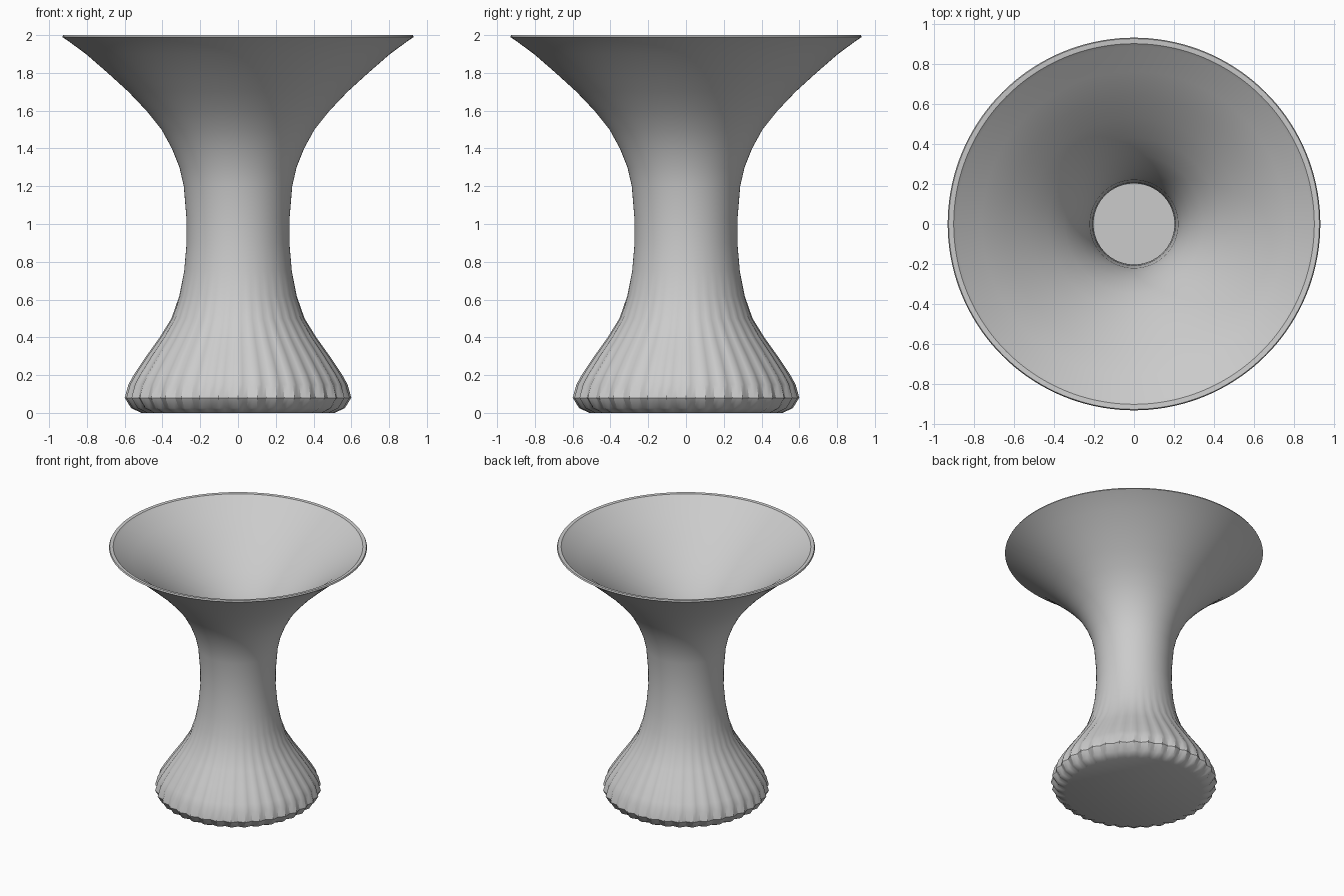
import bpy, bmesh, math

cube = bpy.data.objects.get("Cube")
if cube:
    bpy.data.objects.remove(cube, do_unlink=True)

LOBES, SEGMENTS = 36, 144

grey = bpy.data.materials.new("plain grey")
grey.use_nodes = True
colour = (0.6, 0.6, 0.6, 1)
grey.diffuse_color = colour
grey.node_tree.nodes["Principled BSDF"].inputs["Base Color"].default_value = colour

# Outside wall (radius, height), from the foot up to the rim
outer = [(0.50, 0.0), (0.555, 0.025), (0.59, 0.08), (0.572, 0.15), (0.545, 0.2),
         (0.48, 0.3), (0.41, 0.4), (0.35, 0.5), (0.31, 0.62), (0.285, 0.75),
         (0.272, 0.9), (0.273, 1.03), (0.287, 1.2), (0.31, 1.3), (0.35, 1.4),
         (0.405, 1.5), (0.485, 1.6), (0.58, 1.7), (0.69, 1.8), (0.805, 1.9),
         (0.90, 1.97), (0.93, 1.99)]
# Rim and hollow inside, down to the floor
inner = [(0.925, 2.0), (0.90, 1.998), (0.885, 1.985), (0.76, 1.9), (0.64, 1.8),
         (0.53, 1.7), (0.43, 1.6), (0.345, 1.5), (0.285, 1.4), (0.245, 1.3),
         (0.22, 1.2), (0.207, 1.05), (0.202, 0.9), (0.215, 0.75), (0.24, 0.62),
         (0.28, 0.5), (0.34, 0.4), (0.41, 0.3), (0.47, 0.2), (0.5, 0.1)]


def ripple(height):
    """Scallop depth, strongest at the foot and fading up the stem."""
    return 0.011 * max(0, 1 - height / 0.65)


bm = bmesh.new()
rings = []
for i, (radius, z) in enumerate(outer + inner):
    depth = ripple(z) if i < len(outer) else 0
    ring = []
    for s in range(SEGMENTS):
        a = math.tau * s / SEGMENTS
        r = radius + depth * math.cos(LOBES * a)
        ring.append(bm.verts.new((r * math.cos(a), r * math.sin(a), z)))
    rings.append(ring)

# Skin the rings, then close the underside and the inside floor
for low, high in zip(rings, rings[1:]):
    for s in range(SEGMENTS):
        n = (s + 1) % SEGMENTS
        bm.faces.new((low[s], low[n], high[n], high[s]))
bm.faces.new(list(reversed(rings[0])))
bm.faces.new(rings[-1])

mesh = bpy.data.meshes.new("flared_vase")
bm.to_mesh(mesh)
bm.free()
mesh.materials.append(grey)
vase = bpy.data.objects.new("flared_vase", mesh)
bpy.context.collection.objects.link(vase)

# Smooth walls with crisp foot and floor edges
bpy.context.view_layer.objects.active = vase
vase.select_set(True)
bpy.ops.object.shade_smooth_by_angle(angle=math.radians(35))
